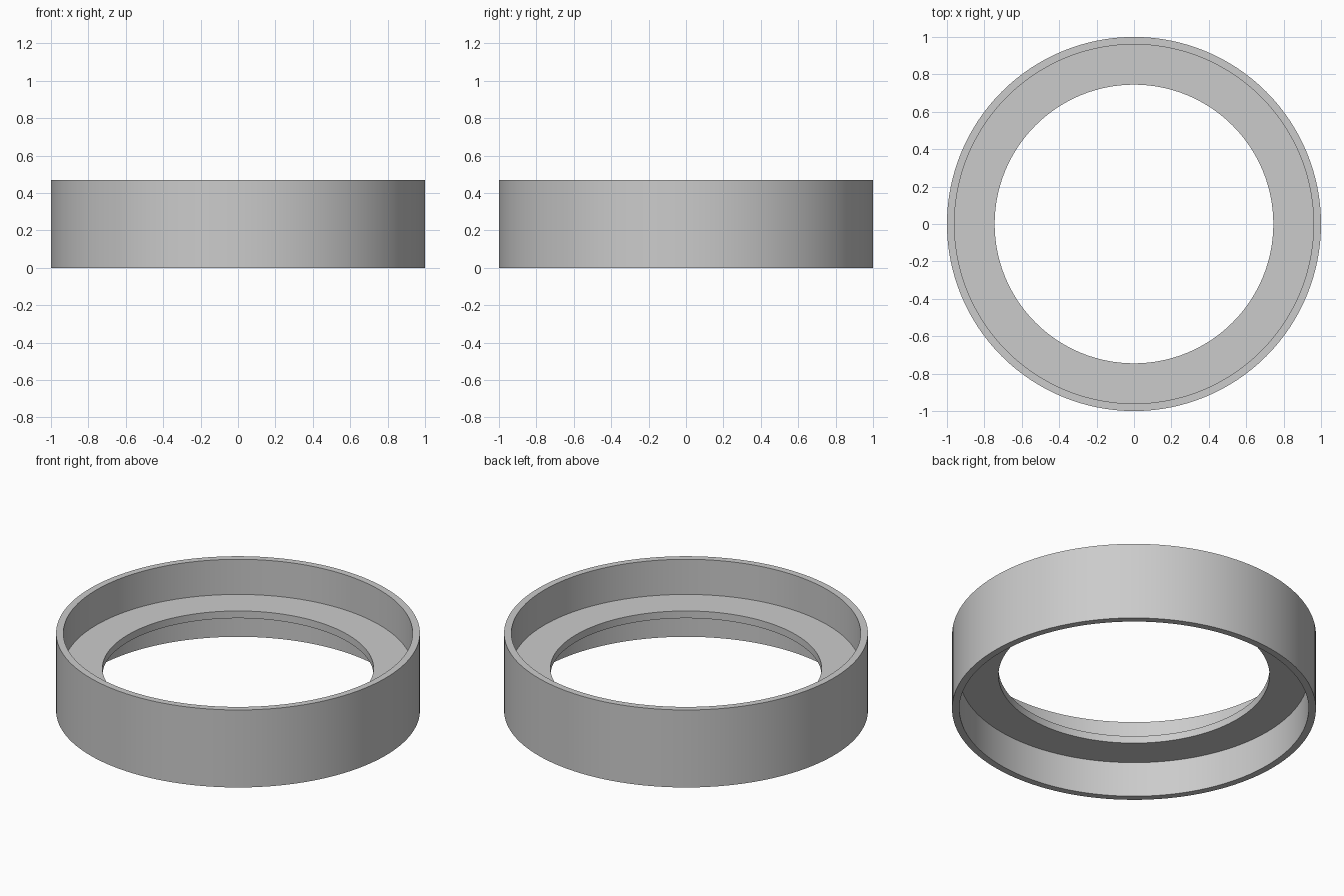
import bpy
import bmesh
import math

cube = bpy.data.objects.get("Cube")
if cube:
    bpy.data.objects.remove(cube, do_unlink=True)

OUTER, WALL, HOLE = 1.0, 0.96, 0.745
HEIGHT, LEDGE_LOW, LEDGE_TOP = 0.47, 0.213, 0.257
SEGMENTS = 128

# Plain grey material
grey = bpy.data.materials.new("light grey")
colour = (0.6, 0.6, 0.6, 1.0)
grey.use_nodes = True
grey.diffuse_color = colour
grey.node_tree.nodes["Principled BSDF"].inputs["Base Color"].default_value = colour

# T-shaped cross-section: outer wall with a flat ledge pointing inward
profile = [
    (OUTER, 0), (OUTER, HEIGHT), (WALL, HEIGHT), (WALL, LEDGE_TOP),
    (HOLE, LEDGE_TOP), (HOLE, LEDGE_LOW), (WALL, LEDGE_LOW), (WALL, 0),
]

# Revolve the closed section around the vertical axis
bm = bmesh.new()
verts = [bm.verts.new((r, 0, z)) for r, z in profile]
edges = [bm.edges.new((v, verts[(i + 1) % len(verts)])) for i, v in enumerate(verts)]
bmesh.ops.spin(bm, geom=verts + edges, cent=(0, 0, 0), axis=(0, 0, 1),
               angle=math.tau, steps=SEGMENTS, use_duplicate=False)
bmesh.ops.remove_doubles(bm, verts=bm.verts[:], dist=0.0001)
bmesh.ops.recalc_face_normals(bm, faces=bm.faces[:])

mesh = bpy.data.meshes.new("flanged_ring")
bm.to_mesh(mesh)
bm.free()
mesh.materials.append(grey)
ring = bpy.data.objects.new("flanged_ring", mesh)
bpy.context.collection.objects.link(ring)

# Smooth round walls with crisp rims
bpy.ops.object.select_all(action='DESELECT')
ring.select_set(True)
bpy.context.view_layer.objects.active = ring
bpy.ops.object.shade_smooth_by_angle(angle=math.radians(30))
